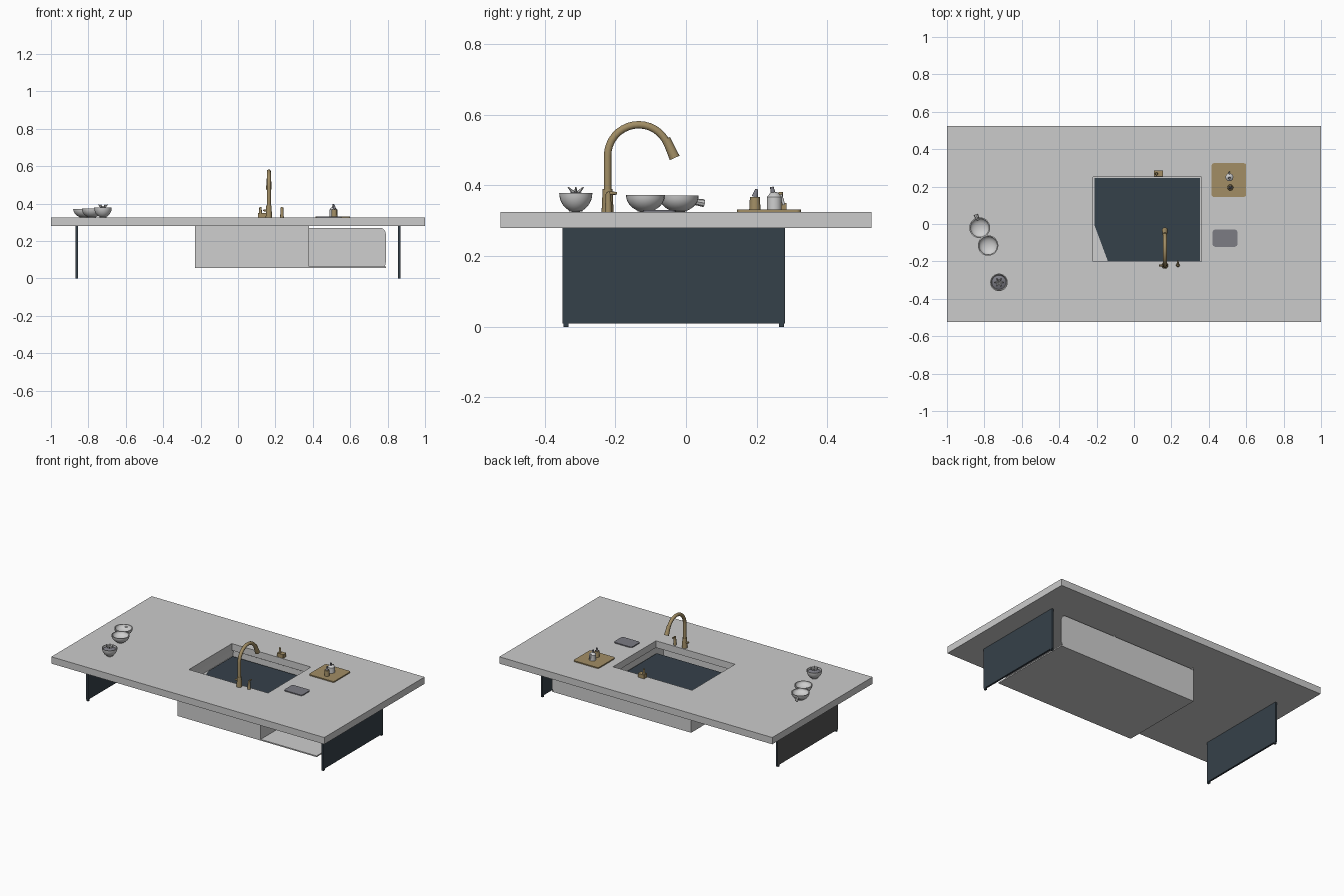
import bpy, bmesh, math
from mathutils import Vector, Matrix

if "Cube" in bpy.data.objects:
    bpy.data.objects.remove(bpy.data.objects["Cube"])


def material(name, r, g, b):
    m = bpy.data.materials.new(name)
    m.use_nodes = True
    m.diffuse_color = (r, g, b, 1)
    m.node_tree.nodes["Principled BSDF"].inputs["Base Color"].default_value = (r, g, b, 1)
    return m


STONE = material("pale stone", 0.6, 0.6, 0.6)
WHITE = material("white ceramic", 0.62, 0.62, 0.62)
NAVY = material("dark navy", 0.036, 0.052, 0.068)
CHARCOAL = material("charcoal grey", 0.09, 0.09, 0.09)
BRASS = material("brushed brass", 0.36, 0.27, 0.13)
GREY = material("slate grey", 0.2, 0.2, 0.23)


def finish(name, bm, *mats, smooth=False):
    bmesh.ops.recalc_face_normals(bm, faces=bm.faces)
    mesh = bpy.data.meshes.new(name)
    bm.to_mesh(mesh)
    bm.free()
    for m in mats:
        mesh.materials.append(m)
    ob = bpy.data.objects.new(name, mesh)
    bpy.context.collection.objects.link(ob)
    if smooth:
        bpy.ops.object.select_all(action='DESELECT')
        ob.select_set(True)
        bpy.context.view_layer.objects.active = ob
        bpy.ops.object.shade_smooth_by_angle(angle=math.radians(40))
    return ob


def box(name, lo, hi, mat, round_axis=None, radius=0.02):
    """Box between two corners; edges along round_axis may be rounded."""
    lo, hi = Vector(lo), Vector(hi)
    bm = bmesh.new()
    bmesh.ops.create_cube(bm, size=1)
    bmesh.ops.scale(bm, vec=hi - lo, verts=bm.verts)
    bmesh.ops.translate(bm, vec=(lo + hi) / 2, verts=bm.verts)
    if round_axis is not None:
        edges = [e for e in bm.edges
                 if abs((e.verts[0].co - e.verts[1].co).normalized()[round_axis]) > 0.9]
        bmesh.ops.bevel(bm, geom=edges, offset=radius, segments=4, profile=0.5, affect='EDGES')
    return finish(name, bm, mat, smooth=round_axis is not None)


def lathe(name, profile, at, mat, steps=24):
    """Spin a (radius, height) profile around a vertical axis."""
    bm = bmesh.new()
    vs = [bm.verts.new((r, 0, z)) for r, z in profile]
    es = [bm.edges.new(p) for p in zip(vs, vs[1:])]
    bmesh.ops.spin(bm, geom=vs + es, axis=(0, 0, 1), cent=(0, 0, 0),
                   angle=math.tau, steps=steps)
    bmesh.ops.remove_doubles(bm, verts=bm.verts, dist=0.0001)
    bmesh.ops.translate(bm, vec=at, verts=bm.verts)
    return finish(name, bm, mat, smooth=True)


def rod(name, a, b, r1, r2, mat, sides=16):
    a, b = Vector(a), Vector(b)
    bm = bmesh.new()
    turn = (b - a).to_track_quat('Z', 'Y').to_matrix().to_4x4()
    bmesh.ops.create_cone(bm, cap_ends=True, segments=sides, radius1=r1, radius2=r2,
                          depth=(b - a).length,
                          matrix=Matrix.Translation((a + b) / 2) @ turn)
    return finish(name, bm, mat, smooth=True)


# Countertop with the basin opening
TOP, UNDER = 0.325, 0.28
bm = bmesh.new()
rings = [[bm.verts.new((x, y, UNDER)) for x, y in ((x0, y0), (x1, y0), (x1, y1), (x0, y1))]
         for x0, x1, y0, y1 in ((-1, 1, -0.525, 0.525), (-0.22, 0.36, -0.2, 0.25))]
outer, inner = rings
faces = [bm.faces.new((outer[i], outer[(i + 1) % 4], inner[(i + 1) % 4], inner[i]))
         for i in range(4)]
new = bmesh.ops.extrude_face_region(bm, geom=faces, use_keep_orig=True)["geom"]
bmesh.ops.translate(bm, vec=(0, 0, TOP - UNDER),
                    verts=[v for v in new if isinstance(v, bmesh.types.BMVert)])
finish("countertop", bm, STONE)

# Side panels with small feet; the right one is charcoal on its outer face
for side, label in ((-1, "right"), (1, "left")):
    x = side * 0.862
    panel = box(label + "_panel", (x - 0.006, -0.35, 0.01), (x + 0.006, 0.28, UNDER), NAVY)
    panel.data.materials.append(CHARCOAL)
    for poly in panel.data.polygons:
        poly.material_index = int(side < 0 and poly.normal.x < -0.5)
    for y in (-0.34, 0.27):
        box(label + "_foot", (x - 0.007, y - 0.007, 0), (x + 0.007, y + 0.007, 0.01), NAVY)

# Under-mounted trough: long back wall, short front wall, open at the left
X0, X1, MID, Y0, Y1, Z0 = -0.23, 0.79, 0.38, -0.305, 0.275, 0.055
T = 0.008
box("trough_floor", (X0, Y0, Z0), (X1, Y1, Z0 + T), WHITE)
box("trough_back", (X0, Y1 - T, Z0), (X1, Y1, UNDER - 0.01), WHITE, 1, 0.03)
box("trough_front", (X0, Y0, Z0), (MID, Y0 + T, UNDER), WHITE)
box("trough_end", (X0, Y0, Z0), (X0 + T, Y1, UNDER), WHITE)
box("trough_divider", (MID - T, Y0, Z0), (MID, Y1, UNDER), WHITE)

# Pale basin ledge and the dark mat with one clipped corner above it
box("basin_ledge", (-0.222, -0.21, 0.232), (0.362, 0.255, 0.238), WHITE)
bm = bmesh.new()
mat_face = bm.faces.new([bm.verts.new((x, y, 0.239)) for x, y in
                         ((-0.14, -0.198), (0.352, -0.198), (0.352, 0.245),
                          (-0.21, 0.245), (-0.21, -0.01))])
new = bmesh.ops.extrude_face_region(bm, geom=[mat_face], use_keep_orig=True)["geom"]
bmesh.ops.translate(bm, vec=(0, 0, 0.006),
                    verts=[v for v in new if isinstance(v, bmesh.types.BMVert)])
finish("basin_mat", bm, NAVY)

# Gooseneck tap
TX, TY, R = 0.165, -0.222, 0.088
curve = bpy.data.curves.new("tap_neck", 'CURVE')
curve.dimensions = '3D'
curve.bevel_depth = 0.011
curve.bevel_resolution = 3
curve.use_fill_caps = True
path = [(TX, TY, TOP), (TX, TY, 0.4)]
for i in range(17):
    a = math.pi - math.radians(160) * i / 16
    path.append((TX, TY + R + R * math.cos(a), 0.484 + R * math.sin(a)))
spline = curve.splines.new('POLY')
spline.points.add(len(path) - 1)
for p, co in zip(spline.points, path):
    p.co = (*co, 1)
curve.materials.append(BRASS)
neck = bpy.data.objects.new("tap_neck", curve)
bpy.context.collection.objects.link(neck)
end = Vector(path[-1])
rod("tap_head", end + Vector((0, -0.005, 0.018)), (TX, -0.032, 0.478), 0.012, 0.015, BRASS)
rod("tap_base", (TX, TY, TOP), (TX, TY, 0.39), 0.017, 0.014, BRASS)
rod("tap_lever", (TX, TY, 0.36), (TX - 0.03, TY, 0.365), 0.006, 0.005, BRASS)

# Small deck fittings
rod("deck_pump", (0.235, -0.22, TOP), (0.235, -0.22, 0.38), 0.01, 0.007, BRASS)
rod("deck_pump_spout", (0.235, -0.222, 0.378), (0.235, -0.195, 0.378), 0.005, 0.004, BRASS)
box("rear_fitting", (0.108, 0.253, TOP), (0.154, 0.285, 0.35), BRASS)
rod("rear_fitting_post", (0.12, 0.268, 0.35), (0.12, 0.268, 0.382), 0.008, 0.006, BRASS)

# Board with two bottles, and a slate tray
box("board", (0.415, 0.145, TOP), (0.6, 0.325, 0.332), BRASS, 2, 0.012)
box("tray", (0.42, -0.122, TOP), (0.553, -0.03, 0.331), GREY, 2, 0.015)
rod("small_bottle", (0.515, 0.195, 0.332), (0.515, 0.195, 0.368), 0.016, 0.014, BRASS)
rod("small_bottle_cap", (0.515, 0.195, 0.368), (0.515, 0.2, 0.39), 0.009, 0.004, GREY)
lathe("soap_bottle", [(0, 0), (0.021, 0), (0.021, 0.036), (0.01, 0.048), (0, 0.05)],
      (0.51, 0.25, 0.332), WHITE)
rod("soap_nozzle", (0.51, 0.247, 0.375), (0.51, 0.243, 0.396), 0.007, 0.005, GREY)
rod("soap_handle", (0.51, 0.268, 0.375), (0.51, 0.277, 0.345), 0.004, 0.004, WHITE)

# Bowls: outer shell turned over the rim into a hollow
for name, x, y, r, h, mat in (("rear_bowl", -0.825, -0.02, 0.056, 0.046, WHITE),
                              ("middle_bowl", -0.78, -0.115, 0.055, 0.048, WHITE),
                              ("front_bowl", -0.722, -0.312, 0.047, 0.054, WHITE)):
    angles = [math.pi / 2 * i / 8 for i in range(9)]
    outside = [(r * max(math.sin(a), 0.4) if i else 0, h * (1 - math.cos(a)))
               for i, a in enumerate(angles)]
    inside = [(r * 0.9 * math.sin(a), h - h * 0.6 * math.cos(a)) for a in reversed(angles)]
    lathe(name, outside + inside, (x, y, TOP), mat)
rod("spoon_handle", (-0.835, 0.02, 0.355), (-0.845, 0.05, 0.35), 0.009, 0.011, WHITE, 8)

# Leafy filling in the front bowl
lathe("bowl_filling", [(0, 0.012), (0.025, 0.008), (0.038, 0)], (-0.722, -0.312, 0.37), GREY)
for i in range(6):
    a = math.tau * i / 6
    c, s = math.cos(a), math.sin(a)
    rod("leaf", (-0.722 + 0.006 * c, -0.312 + 0.006 * s, 0.378),
        (-0.722 + 0.025 * c, -0.312 + 0.025 * s, 0.395), 0.006, 0.002, WHITE, 6)
